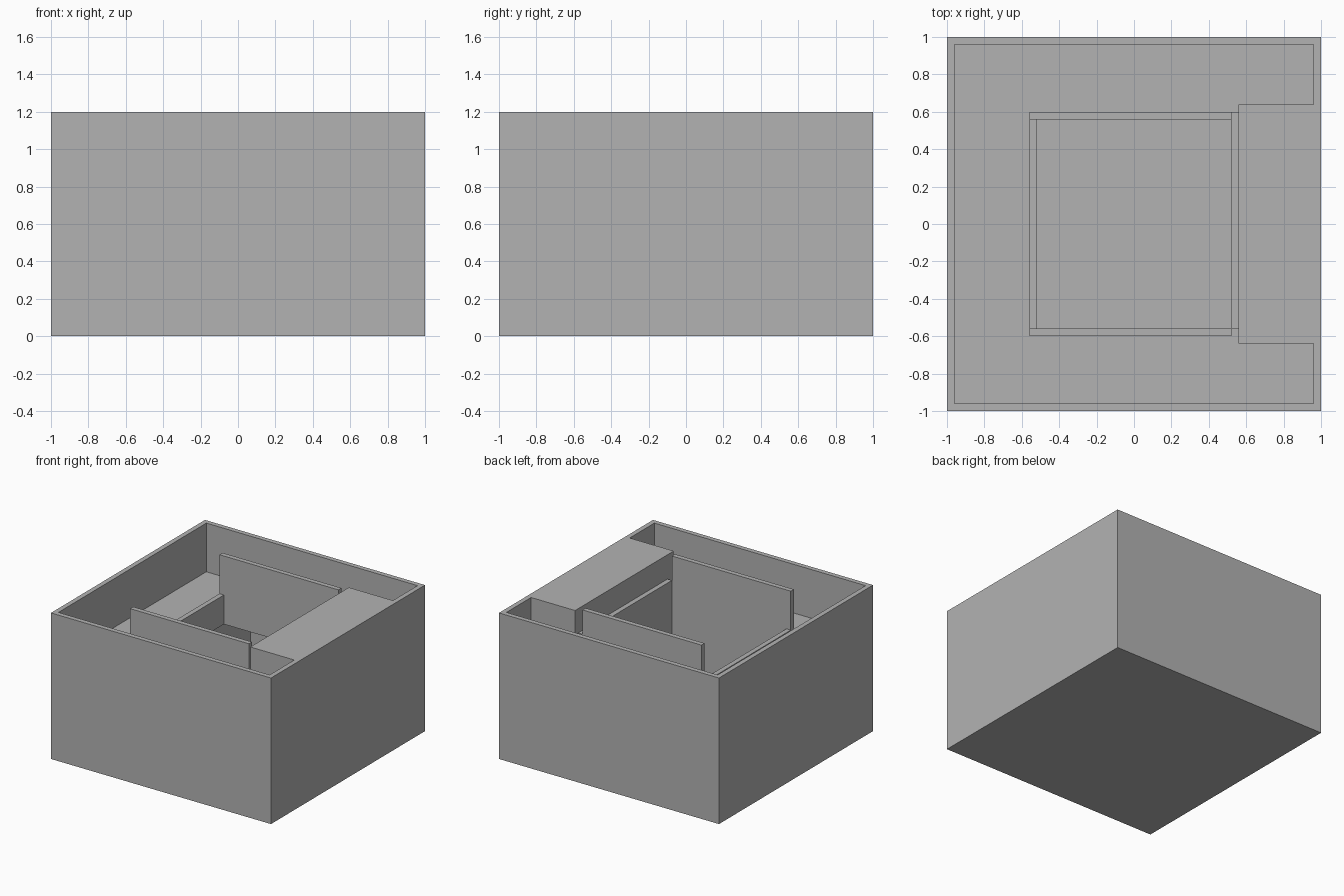
import bpy
import bmesh

old = bpy.data.objects.get("Cube")
if old:
    bpy.data.objects.remove(old, do_unlink=True)

# Single plain grey
grey = bpy.data.materials.new("plain_grey")
grey.use_nodes = True
colour = (0.45, 0.45, 0.45, 1)
grey.diffuse_color = colour
grey.node_tree.nodes["Principled BSDF"].inputs["Base Color"].default_value = colour


def prism(name, outline, bottom, top):
    """Extrude a flat outline between two heights."""
    bm = bmesh.new()
    base = bm.faces.new([bm.verts.new((x, y, bottom)) for x, y in outline])
    moved = bmesh.ops.extrude_face_region(bm, geom=[base])["geom"]
    verts = [g for g in moved if isinstance(g, bmesh.types.BMVert)]
    bmesh.ops.translate(bm, verts=verts, vec=(0, 0, top - bottom))
    bmesh.ops.recalc_face_normals(bm, faces=bm.faces)
    mesh = bpy.data.meshes.new(name)
    bm.to_mesh(mesh)
    bm.free()
    mesh.materials.append(grey)
    obj = bpy.data.objects.new(name, mesh)
    bpy.context.collection.objects.link(obj)
    return obj


def box(name, x0, x1, y0, y1, z0, z1):
    return prism(name, [(x0, y0), (x1, y0), (x1, y1), (x0, y1)], z0, z1)


def carve(target, cutter):
    cutter.hide_render = True
    mod = target.modifiers.new("carve", "BOOLEAN")
    mod.operation = "DIFFERENCE"
    mod.solver = "EXACT"
    mod.object = cutter
    bpy.context.view_layer.objects.active = target
    bpy.ops.object.modifier_apply(modifier=mod.name)
    bpy.data.objects.remove(cutter, do_unlink=True)


DECK, RIM = 0.8, 1.2

# Outer shell, with a recess that leaves a full-height block on one side
shell = box("outer_shell", -1, 1, -1, 1, 0, RIM)
half = [(0.56, 0.64), (0.96, 0.64), (0.96, 0.96), (-0.96, 0.96)]
recess = half + [(x, -y) for x, y in reversed(half)]
carve(shell, prism("recess_cutter", recess, DECK, RIM + 0.2))

# Opening in the deck and the chamber below it
carve(shell, box("opening_cutter", -0.52, 0.52, -0.56, 0.56, 0.5, 1.0))
carve(shell, box("chamber_cutter", -0.56, 0.52, -0.56, 0.96, 0.04, 0.64))

# Tall walls in front of and behind the opening
for name, y in (("front_wall", -0.6), ("back_wall", 0.56)):
    box(name, -0.56, 0.52, y, y + 0.04, DECK, RIM)

# Low walls on the two other sides
box("low_wall", -0.56, -0.52, -0.56, 0.56, DECK, 0.88)
box("block_ledge", 0.52, 0.56, -0.56, 0.6, DECK, 1.0)
